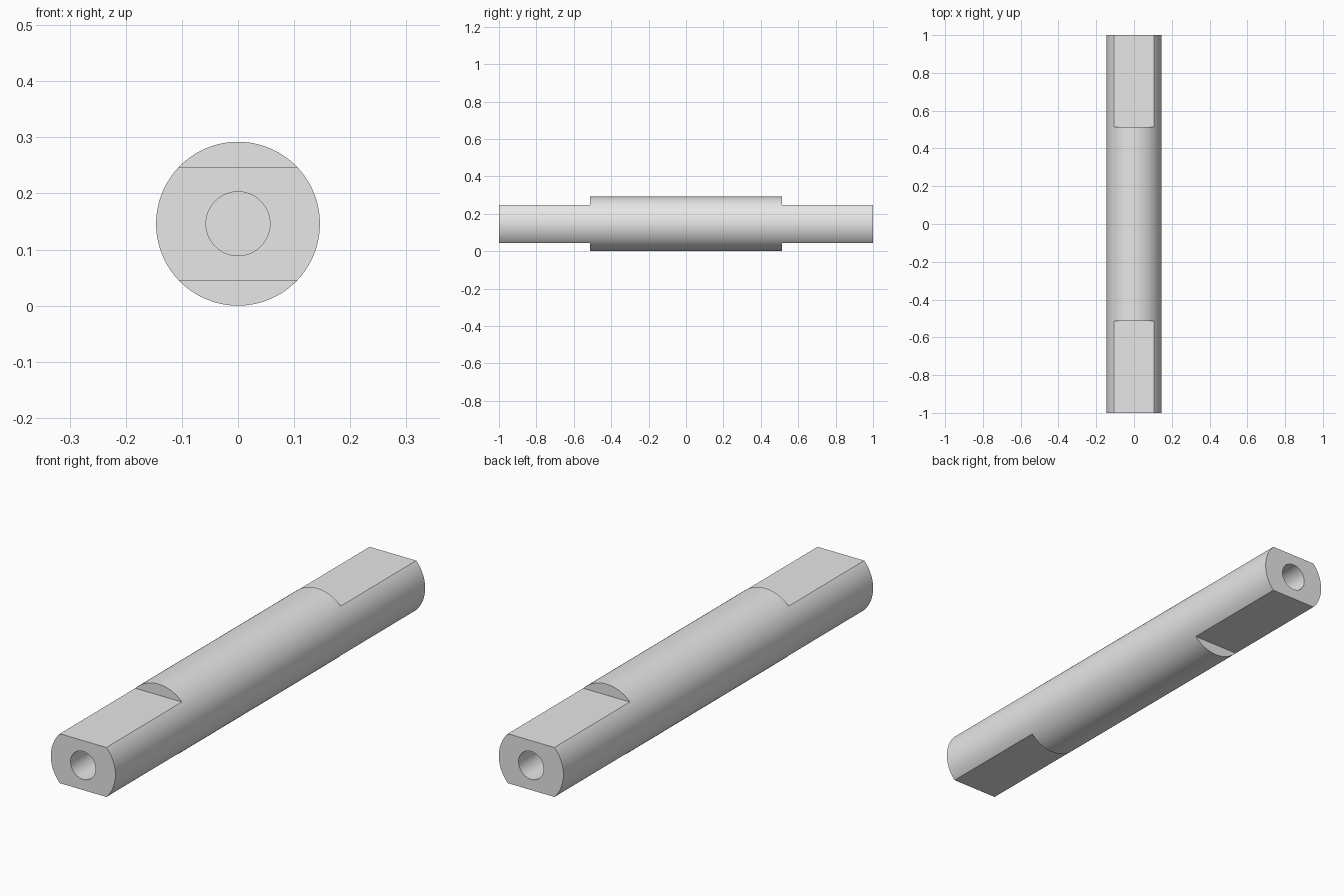
import bpy
import math

cube = bpy.data.objects.get("Cube")
if cube:
    bpy.data.objects.remove(cube, do_unlink=True)

RADIUS = 0.146
FLAT = 0.101        # half the thickness across the flats
SHOULDER = 0.513    # where the flats stop
BORE_RADIUS = 0.057
BORE_DEPTH = 0.3

steel = bpy.data.materials.new("light grey steel")
steel.use_nodes = True
grey = (0.8, 0.8, 0.8, 1)
steel.diffuse_color = grey
steel.node_tree.nodes["Principled BSDF"].inputs["Base Color"].default_value = grey


def rod(name, radius, length, y, sides):
    bpy.ops.mesh.primitive_cylinder_add(
        vertices=sides, radius=radius, depth=length,
        location=(0, y, RADIUS), rotation=(math.pi / 2, 0, 0))
    obj = bpy.context.object
    obj.name = name
    return obj


def block(name, size, location):
    bpy.ops.mesh.primitive_cube_add(size=1, location=location)
    obj = bpy.context.object
    obj.name = name
    obj.scale = size
    bpy.ops.object.transform_apply(location=False, rotation=False, scale=True)
    return obj


# Round shaft body
shaft = rod("shaft", RADIUS, 2, 0, 128)
shaft.data.materials.append(steel)

# Cutters for the blind end bores and the paired flats
cutters = []
for end, side in (("front", -1), ("back", 1)):
    cutters.append(rod(end + "_bore_cutter", BORE_RADIUS, 2 * BORE_DEPTH, side, 64))
    for level, up in (("upper", 1), ("lower", -1)):
        cutters.append(block(
            f"{end}_{level}_flat_cutter", (1, 1, 0.2),
            (0, side * (SHOULDER + 0.5), RADIUS + up * (FLAT + 0.1))))

for cutter in cutters:
    cutter.hide_render = True
    cut = shaft.modifiers.new(cutter.name, 'BOOLEAN')
    cut.operation = 'DIFFERENCE'
    cut.solver = 'EXACT'
    cut.object = cutter

# Bake the cuts, then remove the cutters
bpy.ops.object.select_all(action='DESELECT')
shaft.select_set(True)
bpy.context.view_layer.objects.active = shaft
for cutter in cutters:
    bpy.ops.object.modifier_apply(modifier=cutter.name)
    bpy.data.objects.remove(cutter, do_unlink=True)

bpy.ops.object.shade_smooth_by_angle(angle=math.radians(25))
